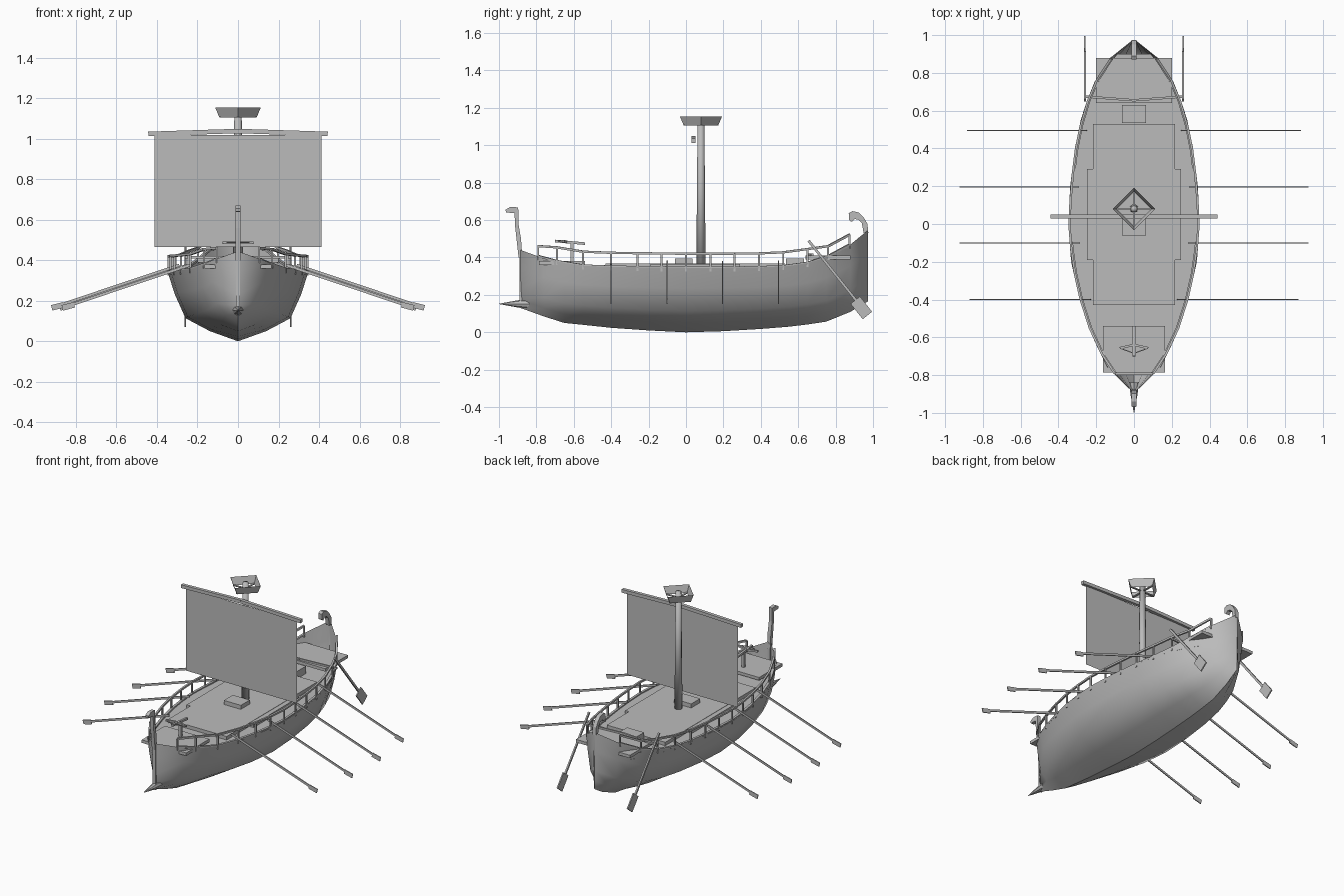
import bpy, bmesh, math
from mathutils import Vector

if "Cube" in bpy.data.objects:
    bpy.data.objects.remove(bpy.data.objects["Cube"])

wood = bpy.data.materials.new("plain_grey")
wood.diffuse_color = (0.5, 0.5, 0.5, 1)
wood.use_nodes = True
wood.node_tree.nodes["Principled BSDF"].inputs["Base Color"].default_value = wood.diffuse_color


def finish(name, bm, mirror=False, smooth=False, merge=False):
    """Turn a bmesh into a named object, optionally mirrored over x = 0."""
    me = bpy.data.meshes.new(name)
    bmesh.ops.recalc_face_normals(bm, faces=bm.faces)
    bm.to_mesh(me)
    bm.free()
    me.materials.append(wood)
    if smooth:
        me.shade_smooth()
    ob = bpy.data.objects.new(name, me)
    bpy.context.collection.objects.link(ob)
    if mirror:
        m = ob.modifiers.new("mirror", 'MIRROR')
        m.use_mirror_merge = merge
    return ob


def beam(bm, p, q, w, h):
    """Square bar from p to q: w sideways, h upwards."""
    p, q = Vector(p), Vector(q)
    d = (q - p).normalized()
    side = d.cross(Vector((0, 0, 1)))
    side = side.normalized() if side.length > 0.01 else Vector((1, 0, 0))
    up = side.cross(d)
    rings = [[bm.verts.new(c + side * sx * w / 2 + up * sz * h / 2)
              for sx, sz in ((-1, -1), (1, -1), (1, 1), (-1, 1))] for c in (p, q)]
    a, b = rings
    bm.faces.new(a)
    bm.faces.new(b)
    for i in range(4):
        j = (i + 1) % 4
        bm.faces.new((a[i], a[j], b[j], b[i]))


def beams(name, bars, mirror=False):
    bm = bmesh.new()
    for bar in bars:
        beam(bm, *bar)
    return finish(name, bm, mirror)


def box(name, x, y0, y1, z0, z1):
    zc = (z0 + z1) / 2
    return beams(name, [((0, y0, zc), (0, y1, zc), 2 * x, z1 - z0)])


def lathe(name, rings, sides, smooth, caps=True):
    """Rings of (centre, radius) along z or y, joined into a tube."""
    bm = bmesh.new()
    axis = (Vector(rings[1][0]) - Vector(rings[0][0])).normalized()
    u = Vector((1, 0, 0))
    v = axis.cross(u)
    loops = [[bm.verts.new(Vector(c) + (u * math.cos(t) + v * math.sin(t)) * r)
              for t in (math.tau * i / sides for i in range(sides))] for c, r in rings]
    for a, b in zip(loops, loops[1:]):
        for i in range(sides):
            j = (i + 1) % sides
            bm.faces.new((a[i], a[j], b[j], b[i]))
    if caps:
        bm.faces.new(loops[0])
        bm.faces.new(loops[-1])
    return finish(name, bm, smooth=smooth)


def plate(name, yz, width):
    """Side profile extruded across x."""
    bm = bmesh.new()
    f = bm.faces.new([bm.verts.new((-width / 2, y, z)) for y, z in yz])
    g = bmesh.ops.extrude_face_region(bm, geom=[f])["geom"]
    bmesh.ops.translate(bm, vec=(width, 0, 0),
                        verts=[v for v in g if isinstance(v, bmesh.types.BMVert)])
    return finish(name, bm)


# Hull stations: y, half beam, sheer height, keel height
stations = [(-.885, .012, .44, .13), (-.76, .14, .395, .085), (-.65, .195, .37, .05),
            (-.55, .24, .356, .04), (-.4, .288, .35, .024), (-.2, .333, .347, .01),
            (0, .348, .345, 0), (.2, .338, .345, .006), (.4, .313, .347, .018),
            (.55, .282, .354, .03), (.65, .25, .37, .042), (.75, .21, .40, .057),
            (.88, .125, .47, .11), (.972, .01, .545, .165)]


def at(y):
    for a, b in zip(stations, stations[1:]):
        if y <= b[0]:
            t = (y - a[0]) / (b[0] - a[0])
            return [p + (q - p) * t for p, q in zip(a, b)]
    return list(stations[-1])


# Hull: one side of keel, chine and sheer, mirrored with a crisp keel
bm = bmesh.new()
rows = []
for y, w, s, k in stations:
    prof = [(0, k), (w * .4, k + (s - k) * .145), (w * .745, k + (s - k) * .33),
            (w * .9, k + (s - k) * .68), (w, s)]
    rows.append([bm.verts.new((x, y, z)) for x, z in prof])
for a, b in zip(rows, rows[1:]):
    for i in range(4):
        bm.faces.new((a[i], a[i + 1], b[i + 1], b[i]))
for r in (rows[0], rows[-1]):
    bm.faces.new(r + [bm.verts.new((0, r[0].co.y, r[-1].co.z))])
finish("hull", bm, mirror=True, smooth=True)

# Deck closing the hull
bm = bmesh.new()
prev = None
for i in range(18):
    y = -.80 + i * .1
    w, s = at(y)[1:3]
    w *= 1 - max(0, s - .345) * .8
    cur = [bm.verts.new((-w, y, .345)), bm.verts.new((w, y, .345))]
    if prev:
        bm.faces.new((prev[0], prev[1], cur[1], cur[0]))
    prev = cur
finish("main_deck", bm)
box("deck_planking", .217, -.43, .53, .345, .368)
box("wide_deck_planking", .248, -.19, .29, .345, .366)
box("bow_platform", .165, -.785, -.54, .36, .38)
box("stern_platform", .2, .64, .88, .39, .41)
box("front_hatch", .063, -.06, .035, .36, .395)
box("rear_hatch", .063, .535, .63, .345, .395)

# Railing following the sheer
ys = [-.79, -.69, -.55, -.4, -.26, -.13, 0, .13, .26, .39, .52, .65, .76, .875]
rail = [(at(y)[1] - .006, y, at(y)[2] + .075 - .02 * (abs(y) > .7)) for y in ys]
bars = [(p, q, .012, .012) for p, q in zip(rail, rail[1:])]
for (x, y, z) in rail:
    bars.append(((x, y, at(y)[2] - .02), (x, y, z), .01, .01))
beams("railing", bars, mirror=True)
edge = [(r[0] - .004, y, at(y)[2] + .002) for y, r in zip(ys, rail)]
beams("gunwale", [(p, q, .016, .01) for p, q in zip(edge, edge[1:])], mirror=True)

# Stem, figurehead, stern ornament and ram
beams("stem_post", [((0, -.883, .13), (0, -.883, .44), .022, .012)])
plate("figurehead", [(-.875, .40), (-.882, .5), (-.896, .58), (-.897, .668), (-.94, .67),
                     (-.965, .655), (-.962, .64), (-.917, .638), (-.913, .56), (-.895, .40)], .024)
plate("stern_ornament", [(.975, .53), (.97, .58), (.95, .615), (.925, .64), (.89, .648),
                         (.87, .637), (.872, .60), (.885, .59), (.902, .606), (.922, .602),
                         (.94, .585), (.95, .53)], .026)
lathe("ram", [((0, -.84, .152), .026), ((0, -.90, .152), .019), ((0, -1.0, .152), .001)], 8, False)

# Mast, open lookout tub, yard and sail
lathe("mast", [((0, .08, .345), .025), ((0, .08, 1.15), .018)], 8, True)
lathe("lookout_tub", [((0, .08, 1.105), .092), ((0, .08, 1.155), .113)], 4, False, caps=False)
beams("lookout_braces", [((-.09, .08, 1.108), (.09, .08, 1.108), .012, .006),
                         ((0, -.01, 1.108), (0, .17, 1.108), .012, .006)])
beams("yard", [((0, .04, 1.038), (.443, .04, 1.024), .022, .022)], mirror=True)
bm = bmesh.new()
bm.faces.new([bm.verts.new((x, .036, z)) for x, z in
              ((-.412, .465), (.412, .465), (.412, 1.018), (-.412, 1.018))])
finish("sail", bm)

# Rowing oars, four each side
bars = []
for y, x0, x1 in ((.495, .25, .88), (.195, .295, .92), (-.1, .29, .92), (-.4, .23, .868)):
    z = lambda x: .165 + (x1 - x) * .335
    bars.append(((x0, y, z(x0)), (x1 - .05, y, z(x1 - .05)), .006, .014))
    bars.append(((x1 - .06, y, z(x1 - .045)), (x1, y, z(x1)), .006, .028))
beams("rowing_oars", bars, mirror=True)

# Steering oars and their crossbeam
beams("steering_oars", [((.26, .655, .49), (.26, .91, .17), .01, .014),
                        ((.26, .905, .172), (.26, .97, .09), .008, .064)], mirror=True)
beams("steering_crossbeam", [((0, .655, .415), (.262, .675, .415), .012, .012)], mirror=True)

# Bolt thrower on the bow platform
beams("bolt_thrower", [((0, -.61, .38), (0, -.61, .48), .016, .016),
                       ((0, -.54, .474), (0, -.70, .488), .014, .014)])
beams("bolt_thrower_arms", [((0, -.64, .485), (.075, -.657, .487), .012, .012),
                            ((.075, -.657, .487), (0, -.685, .488), .005, .005)], mirror=True)
